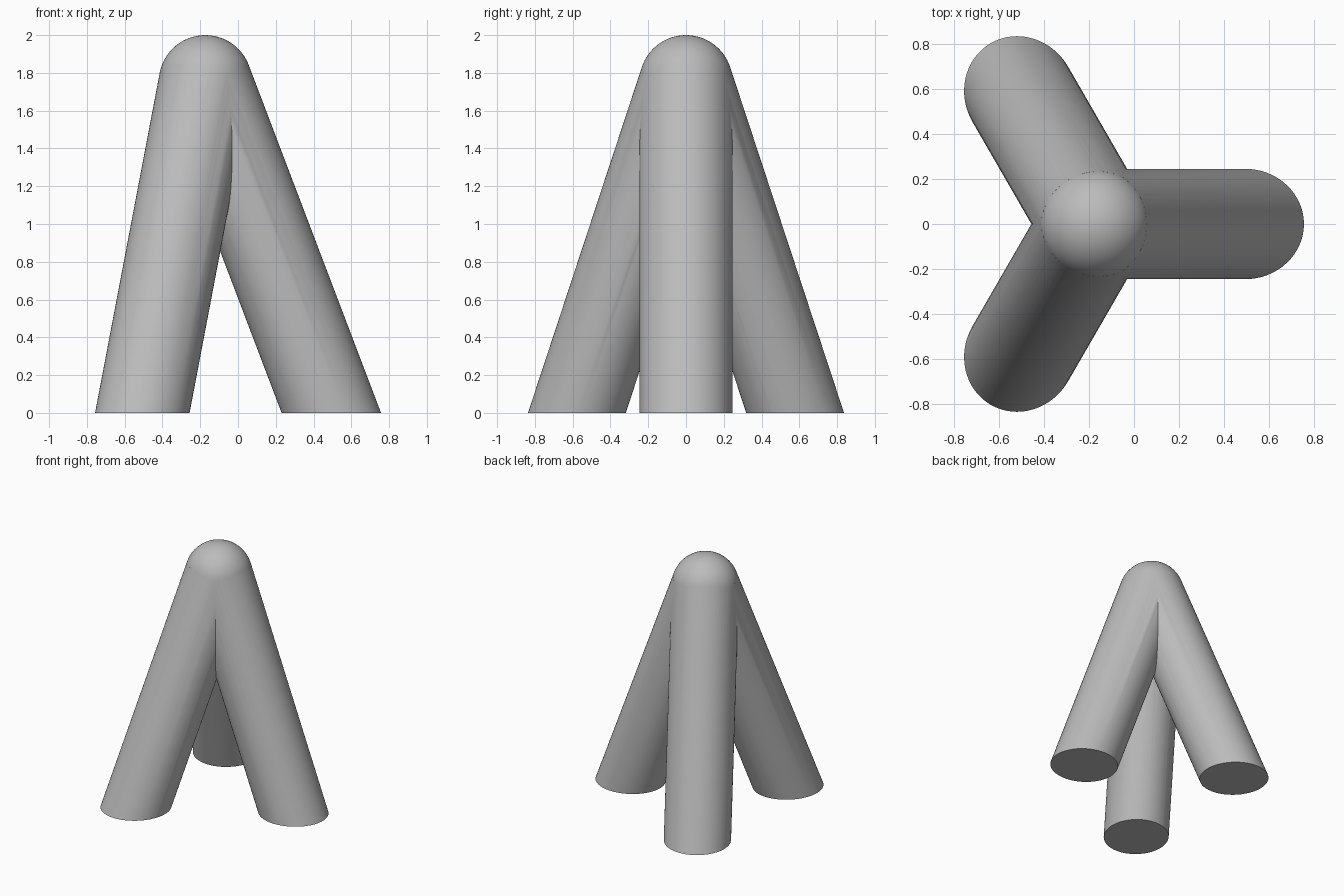
import bpy, bmesh
from math import radians, cos, sin
from mathutils import Vector, Matrix

if "Cube" in bpy.data.objects:
    bpy.data.objects.remove(bpy.data.objects["Cube"], do_unlink=True)

OUTER, BORE = 0.246, 0.144
APEX = Vector((-0.173, 0, 2 - OUTER))
SPREAD = 0.667          # horizontal reach of each leg
SEGMENTS = 64

grey = bpy.data.materials.new("plain grey")
grey.use_nodes = True
grey.diffuse_color = (0.5, 0.5, 0.5, 1)
grey.node_tree.nodes["Principled BSDF"].inputs["Base Color"].default_value = grey.diffuse_color


def finish(bm, name):
    mesh = bpy.data.meshes.new(name)
    bm.to_mesh(mesh)
    bm.free()
    mesh.materials.append(grey)
    obj = bpy.data.objects.new(name, mesh)
    bpy.context.collection.objects.link(obj)
    return obj


def leg(name, radius, angle, cut):
    """Slanted rod from the apex past the floor, optionally cut flat at the floor."""
    foot = APEX + Vector((SPREAD * cos(angle), SPREAD * sin(angle), -APEX.z))
    axis = foot - APEX
    length = axis.length + 0.3
    bm = bmesh.new()
    place = (Matrix.Translation(APEX) @ Matrix.Rotation(angle, 4, "Z")
             @ Matrix.Rotation(axis.angle(Vector((0, 0, -1))), 4, Vector((0, -1, 0)))
             @ Matrix.Translation((0, 0, -length / 2)))
    bmesh.ops.create_cone(bm, cap_ends=True, segments=SEGMENTS, radius1=radius,
                          radius2=radius, depth=length, matrix=place)
    if cut:
        result = bmesh.ops.bisect_plane(bm, geom=bm.verts[:] + bm.edges[:] + bm.faces[:],
                                        plane_co=(0, 0, 0), plane_no=(0, 0, -1), clear_outer=True)
        rim = [e for e in result["geom_cut"] if isinstance(e, bmesh.types.BMEdge)]
        bmesh.ops.contextual_create(bm, geom=rim)
        bmesh.ops.recalc_face_normals(bm, faces=bm.faces)
    return finish(bm, name)


def ball(name, radius):
    bm = bmesh.new()
    bmesh.ops.create_uvsphere(bm, u_segments=SEGMENTS, v_segments=SEGMENTS // 2,
                              radius=radius, matrix=Matrix.Translation(APEX))
    return finish(bm, name)


def combine(target, other, operation):
    mod = target.modifiers.new("join", "BOOLEAN")
    mod.operation, mod.object, mod.solver = operation, other, "EXACT"
    bpy.context.view_layer.objects.active = target
    bpy.ops.object.modifier_apply(modifier=mod.name)
    bpy.data.objects.remove(other, do_unlink=True)


# Solid three-legged body with a domed top, then the hollow channels inside it
body = ball("tripod_body", OUTER)
channels = ball("channel_cutter", BORE)
for i in range(3):
    angle = radians(120 * i)
    combine(body, leg("leg", OUTER, angle, True), "UNION")
    combine(channels, leg("leg_bore", BORE, angle, False), "UNION")
combine(body, channels, "DIFFERENCE")

# Smooth walls with crisp foot rims and leg creases
bpy.ops.object.select_all(action="DESELECT")
body.select_set(True)
bpy.context.view_layer.objects.active = body
bpy.ops.object.shade_smooth_by_angle(angle=radians(30))
